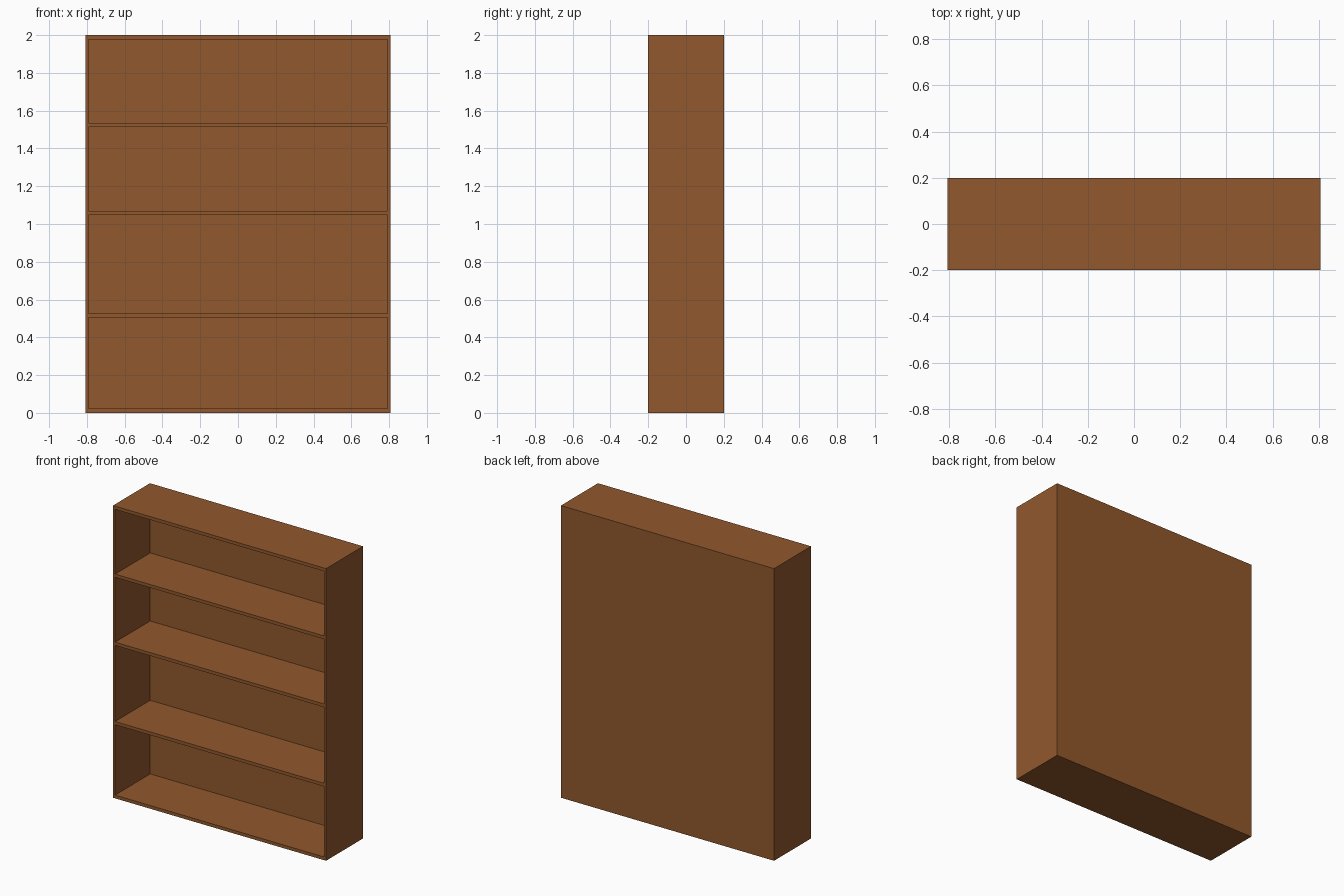
import bpy

if "Cube" in bpy.data.objects:
    bpy.data.objects.remove(bpy.data.objects["Cube"])

wood = bpy.data.materials.new("brown wood")
wood.diffuse_color = (0.283, 0.098, 0.026, 1)
wood.use_nodes = True
wood.node_tree.nodes["Principled BSDF"].inputs["Base Color"].default_value = wood.diffuse_color

W, D, H = 0.807, 0.2, 2.0      # half width, half depth, height
T, P = 0.016, 0.022            # side and shelf thickness
BACK = 0.02                    # back panel thickness


def board(name, lo, hi):
    """Box between two corners."""
    bpy.ops.mesh.primitive_cube_add(size=1, location=[(a + b) / 2 for a, b in zip(lo, hi)])
    ob = bpy.context.object
    ob.name = name
    ob.scale = [b - a for a, b in zip(lo, hi)]
    bpy.ops.object.transform_apply(location=False, rotation=False, scale=True)
    ob.data.materials.append(wood)


# Upright sides
board("left_side", (-W, -D, 0), (-W + T, D, H))
board("right_side", (W - T, -D, 0), (W, D, H))

# Bottom, three shelves and top, fitted between the sides
levels = {"bottom_board": 0, "lower_shelf": 0.504, "middle_shelf": 1.047,
          "upper_shelf": 1.513, "top_board": H - P}
for name, z in levels.items():
    back = D if name in ("bottom_board", "top_board") else D - BACK
    board(name, (-W + T, -D, z), (W - T, back, z + P))

# Back panel
board("back_panel", (-W + T, D - BACK, P), (W - T, D, H - P))
